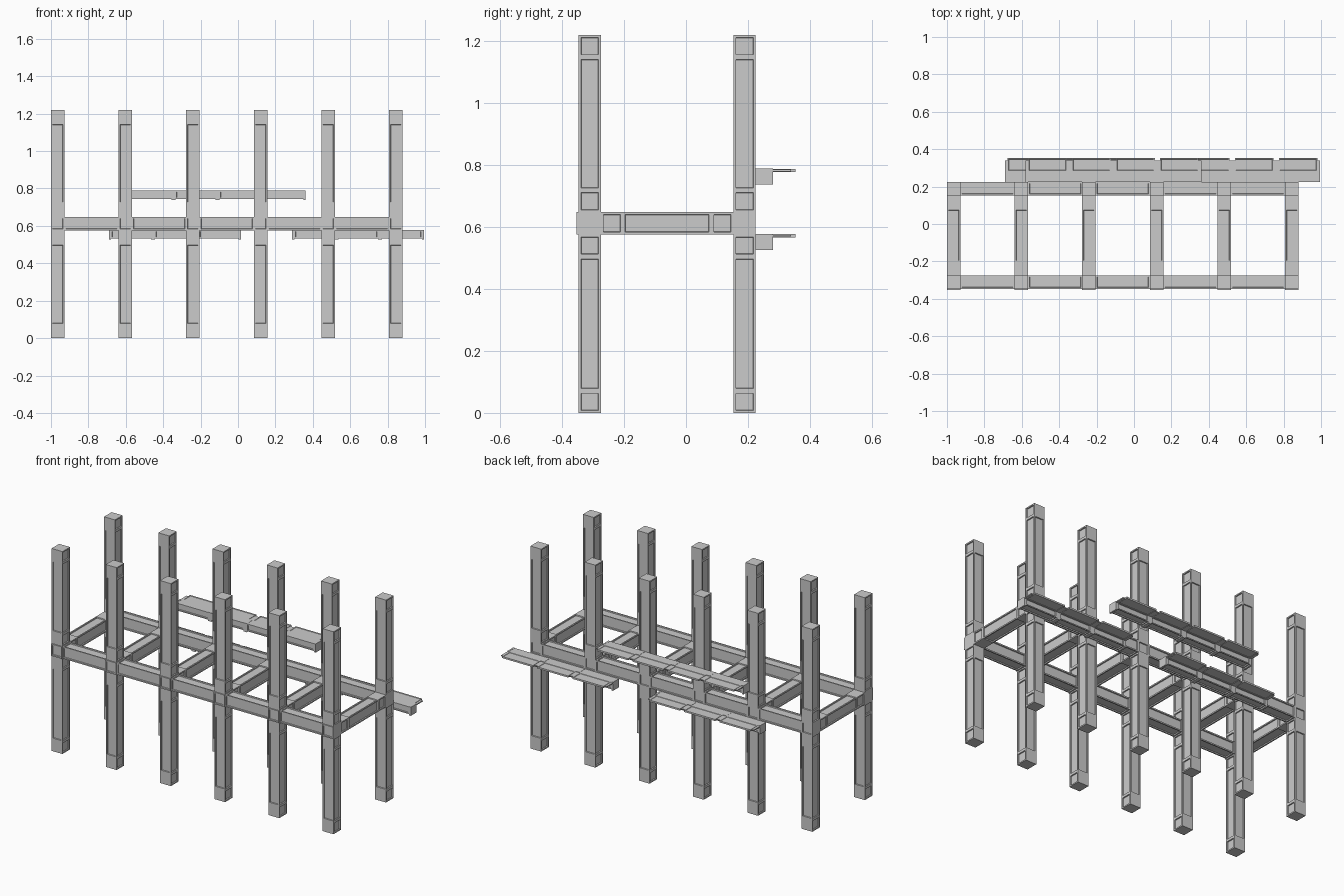
import bpy, bmesh
from mathutils import Vector

if "Cube" in bpy.data.objects:
    bpy.data.objects.remove(bpy.data.objects["Cube"])

W = 0.036                                      # half width of a bar
XS = [-0.964 + 0.3616 * i for i in range(6)]   # column rows
YF, YB = -0.311, 0.189                         # front and back rows
Z0, Z1, TOP = 0.576, 0.648, 1.22               # deck beam levels and column top
ZM = (Z0 + Z1) / 2


def block(bm, lo, hi, panels="", rim=0.011, depth=0.006, skip=()):
    """Box with recessed panels on the faces facing the listed axes."""
    lo, hi = Vector(lo), Vector(hi)
    r = bmesh.ops.create_cube(bm, size=1)
    for v in r["verts"]:
        v.co = Vector(((lo[i] + hi[i]) / 2 + v.co[i] * (hi[i] - lo[i]) for i in range(3)))
    faces = list({f for v in r["verts"] for f in v.link_faces})
    for f in faces:
        f.normal_update()
    chosen = []
    for f in faces:
        k = max(range(3), key=lambda i: abs(f.normal[i]))
        name = ("+" if f.normal[k] > 0 else "-") + "xyz"[k]
        if "xyz"[k] in panels and name not in skip:
            chosen.append(f)
    if chosen:
        bmesh.ops.inset_individual(bm, faces=chosen, thickness=rim, depth=0)
        bmesh.ops.inset_individual(bm, faces=chosen, thickness=0.002, depth=-depth)


def finish(bm, name):
    me = bpy.data.meshes.new(name)
    bm.to_mesh(me)
    bm.free()
    ob = bpy.data.objects.new(name, me)
    bpy.context.collection.objects.link(ob)
    return ob


# Columns: square end blocks with long panelled shafts between
for x in XS:
    for row, y in (("front", YF), ("back", YB)):
        for part, base, top in (("lower", 0, Z0), ("upper", Z1, TOP)):
            bm = bmesh.new()
            cuts = [base, base + 0.071, top - 0.071, top]
            for a, b, p in zip(cuts, cuts[1:], ("x", "xy", "x")):
                block(bm, (x - W, y - W, a), (x + W, y + W, b), p)
            finish(bm, f"{row}_{part}_column")
        # Joint block where the beams meet
        bm = bmesh.new()
        out = 0.007 if row == "front" else 0.001
        block(bm, (x - W, y - W - out, Z0), (x + W, y + W, Z1), "y", skip=("+y",) if row == "front" else ("-y",))
        finish(bm, f"{row}_joint")

# Long deck beams between neighbouring columns
for row, y in (("front", YF), ("back", YB)):
    bm = bmesh.new()
    for a, b in zip(XS, XS[1:]):
        block(bm, (a + W, y - W, Z0), (b - W, y + W, Z1), "yz")
    finish(bm, f"{row}_deck_beam")

# Cross beams
for x in XS:
    bm = bmesh.new()
    cuts = [YF + W, YF + W + 0.071, YB - W - 0.071, YB - W]
    for a, b, p in zip(cuts, cuts[1:], ("x", "xz", "x")):
        block(bm, (x - W, a, Z0), (x + W, b, Z1), p)
    finish(bm, "cross_beam")


# Ledges on the back: rail, brackets at every joint, thin shelf plates
def ledge(name, x0, count, z):
    step, bw = 0.235, 0.011
    y0, y1, y2 = YB + W, 0.281, 0.353
    bm = bmesh.new()
    for i in range(count):
        a, b = x0 + i * step, x0 + (i + 1) * step
        block(bm, (a + bw, y0, z - 0.044), (b - bw, y1, z), "yz", rim=0.009, skip=("+z",))
    finish(bm, name + "_rail")
    bm = bmesh.new()
    for i in range(count + 1):
        c = x0 + i * step
        a = c if i == 0 else c - bw
        b = c if i == count else c + bw
        block(bm, (a, y0, z - 0.051), (b, y1, z + 0.001))
        block(bm, (a - 0.004 * (i > 0), y1, z - 0.008), (b + 0.004 * (i < count), y2 - 0.014, z - 0.002))
    finish(bm, name + "_brackets")
    bm = bmesh.new()
    for i in range(count):
        a, b = x0 + i * step, x0 + (i + 1) * step
        block(bm, (a + 0.014, y1, z - 0.010), (b - 0.014, y2, z), "z", rim=0.008, depth=0.002)
    finish(bm, name + "_shelf")


ledge("upper_ledge", -0.58, 4, 0.788)
ledge("lower_left_ledge", -0.69, 3, 0.577)
ledge("lower_right_ledge", 0.29, 3, 0.577)
